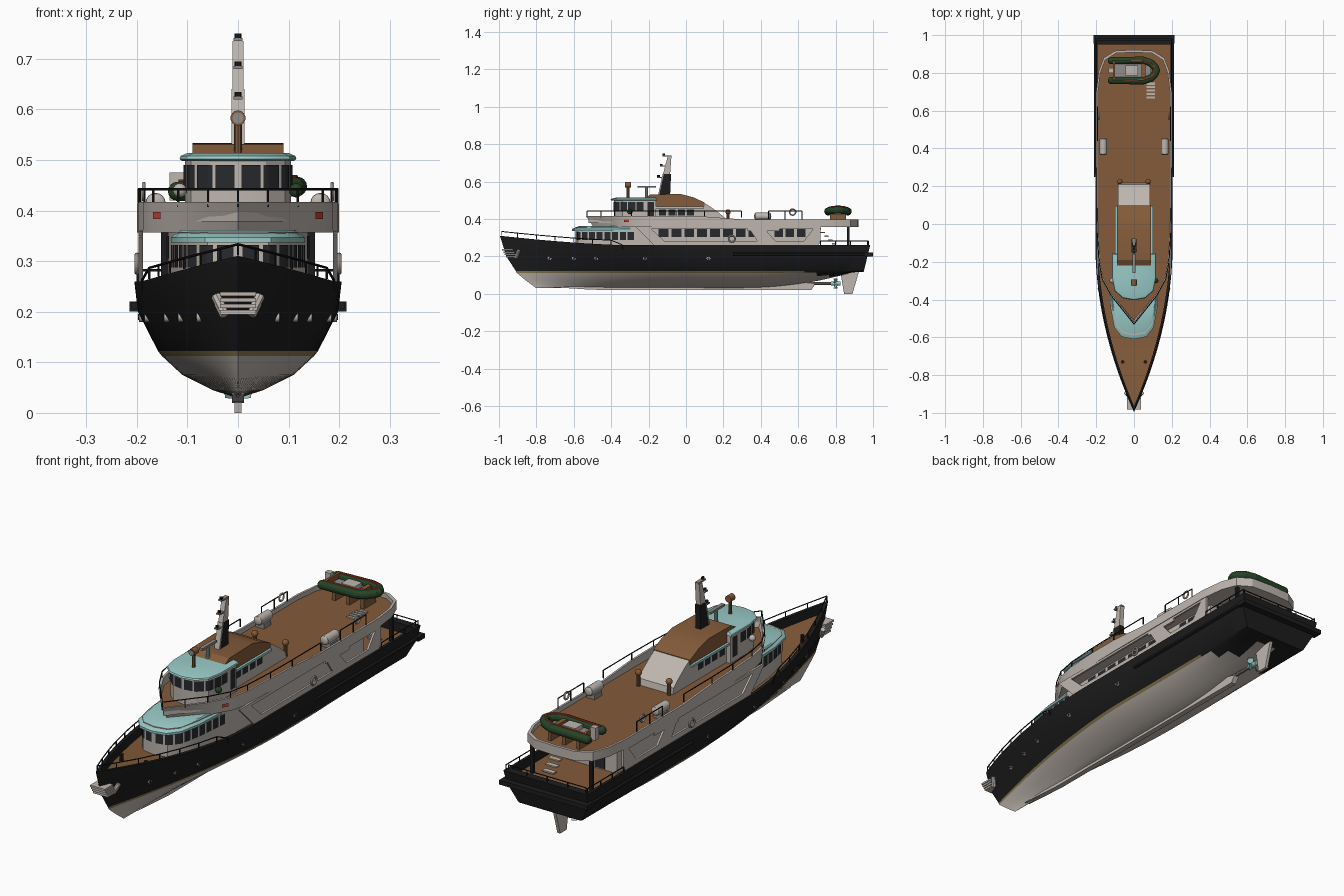
import bpy, bmesh, math
from mathutils import Vector

if "Cube" in bpy.data.objects:
    bpy.data.objects.remove(bpy.data.objects["Cube"])

def mat(name, *c):
    m = bpy.data.materials.new(name)
    m.diffuse_color = (*c, 1)
    m.use_nodes = True
    m.node_tree.nodes["Principled BSDF"].inputs["Base Color"].default_value = m.diffuse_color
    return m
BLACK = mat("hull_black", .012, .012, .013)
WHITE = mat("warm_white", .52, .47, .43)
TEAL = mat("pale_teal", .32, .60, .58)
WOOD = mat("deck_brown", .23, .105, .042)
GOLD = mat("waterline_gold", .26, .20, .08)
GLASS = mat("window_dark", .02, .022, .026)
GREEN = mat("dinghy_green", .02, .055, .02)
RED = mat("signal_red", .55, .06, .03)
STEEL = mat("steel_grey", .28, .27, .26)

def make(name, bm, mats, fix=True):
    if fix:
        bmesh.ops.remove_doubles(bm, verts=bm.verts, dist=1e-5)
        bmesh.ops.recalc_face_normals(bm, faces=bm.faces)
    me = bpy.data.meshes.new(name)
    bm.to_mesh(me)
    bm.free()
    for m in mats:
        me.materials.append(m)
    o = bpy.data.objects.new(name, me)
    bpy.context.collection.objects.link(o)
    return o

def loft(name, rings, side, bottom=None, top=None):
    """Closed rings joined by quads, with capped ends."""
    bm = bmesh.new()
    R = [[bm.verts.new(p) for p in r] for r in rings]
    n = len(R[0])
    for a, b in zip(R, R[1:]):
        for i in range(n):
            bm.faces.new((a[i], a[(i + 1) % n], b[(i + 1) % n], b[i]))
    bm.faces.new(R[0][::-1]).material_index = 1
    bm.faces.new(R[-1]).material_index = 2
    return make(name, bm, [side, bottom or side, top or side])

def prism(name, yz, x0, x1, m):
    return loft(name, [[(x, y, z) for y, z in yz] for x in (x0, x1)], m)

def box(name, x0, x1, y0, y1, z0, z1, m):
    return prism(name, [(y0, z0), (y1, z0), (y1, z1), (y0, z1)], x0, x1, m)

def tubes(name, paths, r, m, seg=6):
    """Round bars along every path, in one object."""
    bm = bmesh.new()
    for path in paths:
        for a, b in zip(path, path[1:]):
            a, b = Vector(a), Vector(b)
            d = b - a
            M = d.to_track_quat('Z', 'Y').to_matrix().to_4x4()
            M.translation = (a + b) / 2
            bmesh.ops.create_cone(bm, cap_ends=True, segments=seg, radius1=r, radius2=r, depth=d.length, matrix=M)
    return make(name, bm, [m], False)

def ball(name, p, r, m, sy=1):
    bm = bmesh.new()
    bmesh.ops.create_uvsphere(bm, u_segments=14, v_segments=8, radius=r)
    for v in bm.verts:
        v.co = Vector((v.co.x, v.co.y * sy, v.co.z)) + Vector(p)
    return make(name, bm, [m])

def ring(half):
    return half + [(-x, y) for x, y in half[::-1] if x > 0]

def at(half, s):
    """Point and outward normal at arc length s of a half outline."""
    for a, b in zip(half, half[1:]):
        a, b = Vector(a), Vector(b)
        L = (b - a).length
        if s <= L:
            break
        s -= L
    d = (b - a).normalized()
    return a + d * s, Vector((d.y, -d.x))

def panes(name, half, z0, z1, s0, s1, n, gap, m, off=.003, sides=(1, -1)):
    """Row of thin panes following an outline."""
    bm = bmesh.new()
    w = (s1 - s0) / n
    for k in range(n):
        a, b = s0 + k * w + gap / 2, s0 + (k + 1) * w - gap / 2
        for sx in sides:
            cols = []
            for i in range(7):
                p, nn = at(half, a + (b - a) * i / 6)
                p = p + nn * off
                cols.append([bm.verts.new((sx * p.x, p.y, z)) for z in (z0, z1)])
            for c, d in zip(cols, cols[1:]):
                f = (c[0], d[0], d[1], c[1])
                bm.faces.new(f if sx > 0 else f[::-1])
    make(name, bm, [m], False)

# --- hull: levels are height, stem y, half width, fullness, entry length, stern y
LV = [(.03, -.80, .004, 2, .5, .95), (.045, -.82, .05, 1.6, 1, .95), (.075, -.86, .11, 1.6, 1, .95),
      (.112, -.905, .15, 1.7, 1, .95), (.122, -.91, .158, 1.7, 1, .95), (.2, -.96, .198, 2, .95, .97),
      (.26, -.995, .205, 2, .9, .985), (.26, -.965, .192, 2, .9, .95), (.22, -.965, .192, 2, .9, .95)]

def width(j, y):
    s = min(1, max(0, (y - LV[j][1]) / LV[j][4]))
    return LV[j][2] * (1 - (1 - s) ** LV[j][3])

def rise(y):
    return .05 * max(0, (-.3 - y) / .69) ** 1.5

def hull_x(y, z):
    t = (z - .122) / .078
    return width(4, y) * (1 - t) + width(5, y) * t

bm = bmesh.new()
N, secs = 36, []
for i in range(N + 1):
    u, r = (i / N) ** 1.25, []
    for j, (z, stem, w, p, L, stern) in enumerate(LV):
        y = stem + (stern - stem) * u
        if j < 4:
            z += (.118 - z) * min(1, max(0, (y - .3) / .6)) ** 2
        if j >= 6:
            z += rise(y)
        r.append((width(j, y), y, z))
    r.append((0, y, z))
    secs.append([[bm.verts.new((sx * x, y, z)) for x, y, z in r] for sx in (1, -1)])
for A, B in zip(secs, secs[1:]):
    for s in (0, 1):
        for j in range(9):
            f = bm.faces.new((A[s][j], B[s][j], B[s][j + 1], A[s][j + 1]))
            c = f.calc_center_median()
            f.material_index = 3 if j == 8 else 0
            if j < 4 and c.y + 2 * abs(c.x) < .93:
                f.material_index = 2 if j == 3 else 1
    bm.faces.new((A[0][0], B[0][0], B[1][0], A[1][0])).material_index = 1 if B[0][0].co.y < .85 else 0
R, L = secs[-1]
bm.faces.new(R[:7] + L[:7][::-1])
for j in (6, 7):
    bm.faces.new((R[j], R[j + 1], L[j + 1], L[j]))
bmesh.ops.dissolve_degenerate(bm, edges=bm.edges, dist=1e-5)
make("hull", bm, [BLACK, WHITE, GOLD, WOOD])
box("stern_fender", -.215, .215, .955, 1.0, .2, .22, BLACK)
tubes("rub_rails", [[(s * width(6, y), y, .212) for y in (.25, .6, .97)] for s in (1, -1)], .008, BLACK)

# --- keel, rudder and propeller
prism("keel", [(-.72, .036), (-.5, .022), (.67, .02), (.69, .05), (.6, .07), (-.6, .04)], -.012, .012, WHITE)
prism("rudder", [(.825, .12), (.925, .12), (.89, 0), (.845, 0)], -.007, .007, WHITE)
tubes("propeller_shaft", [[(0, .62, .055), (0, .8, .055)]], .008, STEEL, 10)
tubes("propeller_hub", [[(0, .775, .055), (0, .825, .055)]], .011, TEAL, 12)
for k in range(4):
    a = math.radians(45 + 90 * k)
    c, s = math.cos(a), math.sin(a)
    loft("propeller_blade", [[(c * q - s * w, .8 + t + w * .7, .055 + s * q + c * w) for q, w in
         ((.006, -.005), (.025, -.014), (.036, 0), (.025, .014), (.006, .005))] for t in (-.002, .002)], TEAL)

# --- bow details and portholes
for k in range(4):
    z = .195 + .012 * k
    y = -.957 - (z - .2) * .58
    box("bow_fender_slat", -.036, .036, y - .008, y + .05, z, z + .008, WHITE)
for s in (1, -1):
    for y, z in ((-.9, .205), (-.895, .22)):
        x = s * hull_x(y, z)
        tubes("anchor", [[(x, y - .01, z - .012), (x + s * .012, y, z + .012)]], .01, WHITE, 8)
    tubes("portholes", [[(s * (hull_x(y, .19) - .01), y, .19), (s * (hull_x(y, .19) + .003), y, .19)]
          for y in (-.73, -.6, -.48, -.22, .12)], .010, WHITE, 14)
    tubes("porthole_glass", [[(s * (hull_x(y, .19) - .01), y, .19), (s * (hull_x(y, .19) + .0045), y, .19)]
          for y in (-.73, -.6, -.48, -.22, .12)], .006, GLASS, 12)
    tubes("mooring_bitt", [[(s * .06, -.73, .22), (s * .06, -.73, .275)]], .009, BLACK, 10)

# --- main deck house with teal front roof
H1 = [(0, -.59), (.06, -.578), (.095, -.535), (.115, -.44), (.13, -.27), (.138, 0), (.138, .68), (0, .68)]
loft("main_house", [[(x, y, z) for x, y in ring(H1)] for z in (.2, .358)], WHITE)
panes("fore_windows", H1, .287, .332, .004, .38, 9, .009, GLASS)
panes("side_windows", H1, .305, .35, .50, 1.05, 8, .016, GLASS)
panes("aft_side_windows", H1, .305, .35, 1.12, 1.3, 3, .014, GLASS)
RF = [(0, -.61), (.065, -.597), (.104, -.548), (.125, -.44), (.132, -.3), (0, -.3)]
loft("fore_roof", [[(x * k, (y + .3) * k - .3, z) for x, y in ring(RF)]
     for k, z in ((1, .337), (1, .347), (.88, .362))], TEAL)
box("aft_door", -.08, -.03, .68, .684, .225, .335, GLASS)

# --- side screens with slanted piers
for s in (1, -1):
    a, b = sorted((s * .188, s * .197))
    for pts in ([(-.16, .25), (.7, .25), (.72, .283), (-.13, .283)], [(-.26, .348), (.72, .348), (.72, .362), (-.26, .362)],
                [(-.16, .25), (-.08, .25), (-.2, .36), (-.27, .36)], [(.39, .27), (.49, .27), (.41, .36), (.33, .36)],
                [(.62, .27), (.72, .27), (.72, .36), (.69, .36)], [(.33, .335), (.5, .335), (.5, .36), (.33, .36)]):
        prism("side_screen", pts, a, b, WHITE)
    box("aft_post", s * .145 - .007, s * .145 + .007, .86, .875, .21, .362, BLACK)
    bpy.ops.mesh.primitive_torus_add(location=(s * .2, .245, .295), rotation=(0, math.pi / 2, 0),
        major_radius=.017, minor_radius=.005, major_segments=20, minor_segments=8)
    bpy.context.object.name = "life_ring"
    bpy.context.object.data.materials.append(WHITE)

# --- upper deck with bulwark
U = [(0, -.535), (.06, -.46), (.12, -.385), (.17, -.295), (.188, -.2), (.197, -.05), (.2, .1), (.2, .3), (.2, .7),
     (.187, .81), (.16, .88), (.1, .917), (0, .922)]
def wall(y):
    return .417 - .019 * min(1, max(0, (y - .05) / .25))
UR = ring(U)
slant = lambda y: y + .04 * max(0, (-.2 - y) / .33)
inner = [(x * .955, (y - .2) * .982 + .2) for x, y in UR]
loft("upper_deck", [[(x, slant(y), .357) for x, y in UR], [(x, y, wall(y)) for x, y in UR],
     [(x, y, wall(y)) for x, y in inner], [(x, y, .378) for x, y in inner]], WHITE, WHITE, WOOD)
panes("red_marker", U, .383, .397, .255, .285, 1, 0, RED)

# --- wheelhouse
W = [(0, -.385), (.055, -.375), (.093, -.34), (.105, -.28), (.105, -.16), (0, -.16)]
loft("wheelhouse", [[(x, y, z) for x, y in ring(W)] for z in (.37, .502)], WHITE)
panes("wheelhouse_windows", W, .445, .49, .003, .225, 5, .006, GLASS)
panes("wheelhouse_door", W, .40, .49, .24, .28, 1, .006, GLASS)
loft("wheelhouse_roof", [[(x * k, (y + .2) * k - .2, z) for x, y in ring(W)]
     for k, z in ((1.05, .498), (1.1, .502), (1.08, .508), (.95, .514))], TEAL)

# --- aft cabin with curved back and brown top
C = [(-.2, .37), (-.2, .466), (.08, .475), (.1, .485), (.135, .463), (.175, .434), (.21, .405), (.218, .37)]
prism("aft_cabin", C, -.086, .086, WHITE)
box("cabin_teal_trim", -.1, .1, -.2, .095, .457, .467, TEAL)
prism("cabin_brown_roof", [(-.235, .467), (-.235, .505), (-.19, .531), (-.03, .534), (.04, .516), (.1, .488), (.1, .467)],
      -.09, .09, WOOD)
panes("cabin_windows", [(.086, -.15), (.086, .1)], .42, .452, .0, .2, 4, .012, GLASS)

# --- mast, radar and searchlight
prism("mast_base", [(-.145, .525), (-.085, .525), (-.08, .64), (-.12, .64)], -.012, .012, BLACK)
prism("mast_front", [(-.15, .525), (-.144, .525), (-.119, .64), (-.125, .64)], -.0125, .0125, WHITE)
prism("mast_top", [(-.123, .64), (-.085, .64), (-.078, .735), (-.098, .735)], -.011, .011, WHITE)
for z in (.62, .68, .735):
    y = -.12 + (z - .64) * .25
    box("mast_bracket", -.009, .009, y - .03, y + .02, z, z + .006, STEEL)
    tubes("mast_lamp", [[(0, y - .022, z), (0, y - .022, z + .015)]], .007, BLACK, 8)
tubes("radar_post", [[(0, -.21, .505), (0, -.21, .572)]], .008, TEAL, 10)
box("radar_bar", -.008, .008, -.26, -.16, .568, .578, STEEL)
tubes("searchlight_post", [[(0, -.31, .51), (0, -.31, .57)]], .007, WOOD, 8)
tubes("searchlight", [[(0, -.325, .583), (0, -.295, .583)]], .015, WOOD, 14)
tubes("searchlight_lens", [[(0, -.327, .583), (0, -.32, .583)]], .011, STEEL, 14)

# --- railings
def railing(name, pts, drop, r=.0025):
    tubes(name, [pts] + [[p, (p[0], p[1], p[2] - drop)] for p in pts], r, BLACK)
for s in (1, -1):
    railing("bow_rail", [(s * max(0, width(6, y) - .006), y, .284 + rise(y)) for y in
            (-.985, -.9, -.8, -.7, -.6, -.5, -.4)] + [(s * .19, -.34, .262)], .022)
    railing("stern_rail", [(s * .199, y, .282) for y in (.72, .8, .88, .975)], .022)
    railing("upper_rail", [(s * x * .985, y * .99, .442) for x, y in U[:8]], .035)
    railing("raft_rail", [(s * .193, y, .442) for y in (.44, .53, .62)], .045)
    # life raft drums, vents and ring stands
    tubes("life_raft", [[(s * .163, .372, .415), (s * .163, .448, .415)]], .02, WHITE, 16)
    for y in (.372, .448):
        ball("life_raft_end", (s * .163, y, .415), .0195, WHITE, .4)
    box("raft_cradle", s * .163 - .02, s * .163 + .02, .385, .435, .376, .4, STEEL)
    tubes("deck_vent", [[(s * .075, .225, .375), (s * .075, .225, .435)]], .008, WOOD, 10)
    ball("deck_vent_cap", (s * .075, .225, .438), .014, WOOD)
    bpy.ops.mesh.primitive_torus_add(location=(s * .186, .57, .437), rotation=(0, math.pi / 2, 0),
        major_radius=.016, minor_radius=.004, major_segments=18, minor_segments=6)
    bpy.context.object.name = "upper_life_ring"
    bpy.context.object.data.materials.append(WHITE)
    ball("wing_lamp", (s * .115, -.3, .44), .014, GREEN if s > 0 else WHITE)
railing("transom_rail", [(x, .97, .282) for x in (-.19, -.1, 0, .1, .19)], .022)

# --- stairs at the stern
for k in range(7):
    box("stair_step", .06, .115, .70 + .02 * k, .722 + .02 * k, .345 - .02 * k, .351 - .02 * k, WHITE)
for k in range(5):
    box("hatch_slat", .065, .112, .665 + .018 * k, .676 + .018 * k, .379, .385, WHITE)

# --- dinghy across the stern of the upper deck
D = [(-.12, .76), (.05, .758), (.09, .772), (.112, .795), (.118, .812), (.112, .83), (.09, .853), (.05, .867), (-.12, .865)]
tubes("dinghy_tube", [[(x, y, .438 + .01 * max(0, x) / .12) for x, y in D]], .019, GREEN, 12)
for x, y in D:
    ball("dinghy_tube_joint", (x, y, .438 + .01 * max(0, x) / .12), .019, GREEN)
tubes("dinghy_trim", [[(x * .98, .812 + (y - .812) * .9, .457 + .01 * max(0, x) / .12) for x, y in D]], .004, RED)
box("dinghy_floor", -.105, .09, .765, .86, .424, .436, STEEL)
box("dinghy_seat", -.045, .02, .785, .84, .436, .455, WHITE)
box("dinghy_bench", .04, .06, .775, .85, .436, .45, WOOD)
box("dinghy_transom", -.11, -.1, .765, .86, .425, .46, WOOD)
box("outboard_motor", -.135, -.108, .8, .825, .42, .475, WHITE)
for x in (-.07, 0, .07):
    box("dinghy_cradle", x - .008, x + .008, .77, .855, .376, .425, WOOD)

# --- smooth shading with sharp edges
for o in bpy.context.scene.objects:
    o.select_set(True)
    bpy.context.view_layer.objects.active = o
bpy.ops.object.shade_smooth_by_angle(angle=math.radians(28))
